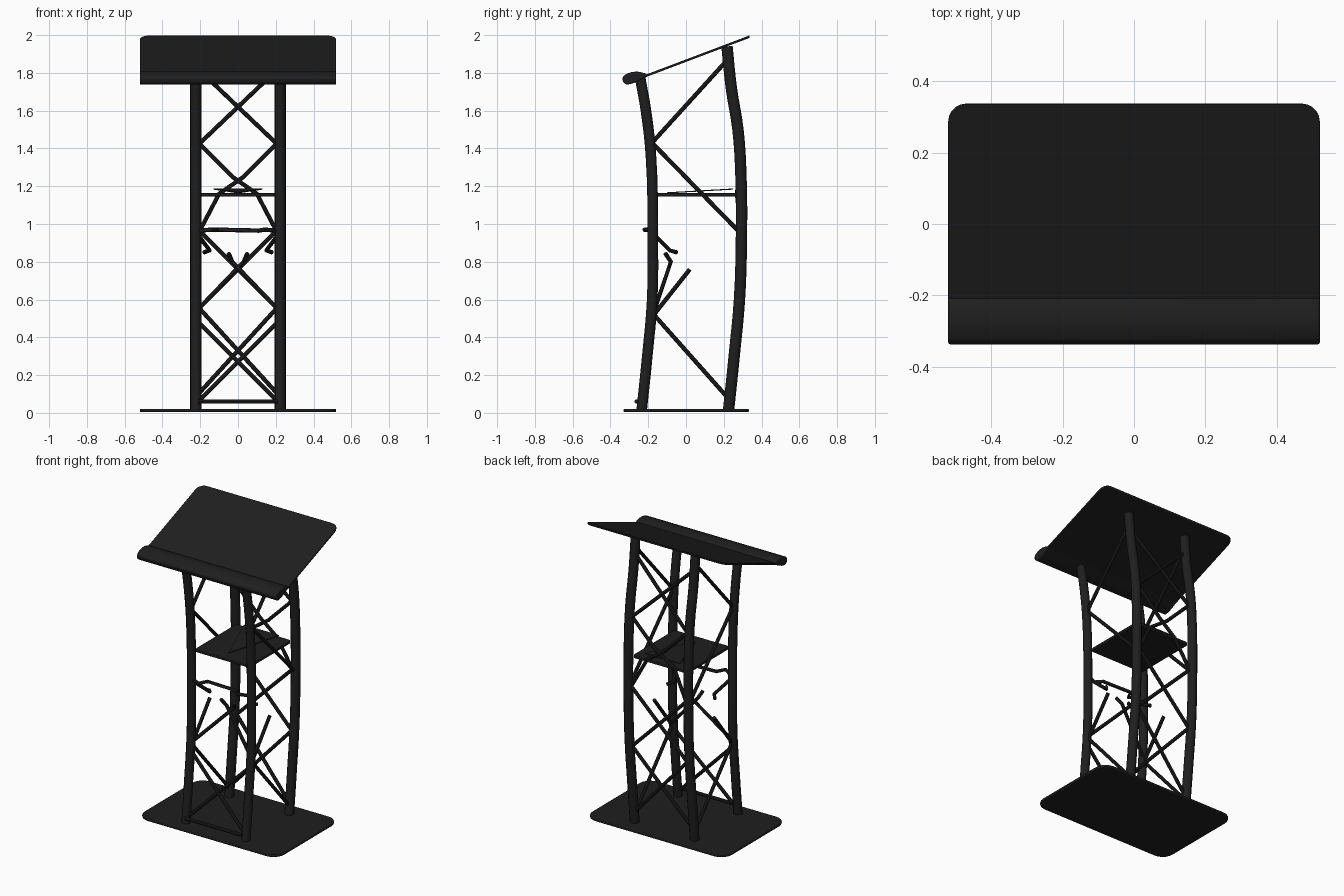
import bpy, bmesh, math
from mathutils import Vector

cube = bpy.data.objects.get("Cube")
if cube:
    bpy.data.objects.remove(cube, do_unlink=True)

black = bpy.data.materials.new("satin black")
black.use_nodes = True
color = (0.0135, 0.0135, 0.0138, 1)
black.diffuse_color = color
bsdf = next(n for n in black.node_tree.nodes if n.type == 'BSDF_PRINCIPLED')
bsdf.inputs["Base Color"].default_value = color
bsdf.inputs["Roughness"].default_value = 0.6


def finish(obj, bevel=0.0):
    """Select the object, apply an optional edge bevel and smooth it."""
    bpy.ops.object.select_all(action='DESELECT')
    obj.select_set(True)
    bpy.context.view_layer.objects.active = obj
    if obj.type == 'CURVE':
        bpy.ops.object.convert(target='MESH')
        obj = bpy.context.object
    if bevel:
        mod = obj.modifiers.new("soft edge", 'BEVEL')
        mod.width, mod.segments, mod.limit_method = bevel, 2, 'ANGLE'
    bpy.ops.object.shade_smooth_by_angle(angle=math.radians(40))


def tube(name, points, radius, smooth=False):
    """Round tube along a path, either straight segments or one soft curve."""
    data = bpy.data.curves.new(name, 'CURVE')
    data.dimensions = '3D'
    data.bevel_depth = radius
    data.bevel_resolution = 4 if smooth else 2
    data.use_fill_caps = True
    data.resolution_u = 4
    if smooth:
        spline = data.splines.new('BEZIER')
        spline.bezier_points.add(len(points) - 1)
        for bp, p in zip(spline.bezier_points, points):
            bp.co = p
            bp.handle_left_type = bp.handle_right_type = 'AUTO'
    else:
        spline = data.splines.new('POLY')
        spline.points.add(len(points) - 1)
        for sp, p in zip(spline.points, points):
            sp.co = (*p, 1)
    data.materials.append(black)
    obj = bpy.data.objects.new(name, data)
    bpy.context.collection.objects.link(obj)
    finish(obj)


def prism(name, outline, depth, bevel=0.0):
    """Extrude a closed 3D outline along the depth vector."""
    bm = bmesh.new()
    face = bm.faces.new([bm.verts.new(p) for p in outline])
    out = bmesh.ops.extrude_face_region(bm, geom=[face])
    verts = [v for v in out["geom"] if isinstance(v, bmesh.types.BMVert)]
    bmesh.ops.translate(bm, verts=verts, vec=depth)
    bmesh.ops.recalc_face_normals(bm, faces=bm.faces)
    mesh = bpy.data.meshes.new(name)
    bm.to_mesh(mesh)
    bm.free()
    mesh.materials.append(black)
    obj = bpy.data.objects.new(name, mesh)
    bpy.context.collection.objects.link(obj)
    finish(obj, bevel)


def rounded(x, y0, y1, r_front, r_back):
    """Rectangle outline with rounded corners."""
    pts = []
    corners = [(x, y1, r_back, 0), (-x, y1, r_back, 90),
               (-x, y0, r_front, 180), (x, y0, r_front, 270)]
    for cx, cy, r, start in corners:
        ox = cx - math.copysign(r, cx)
        oy = cy - r if cy == y1 else cy + r
        for i in range(6):
            a = math.radians(start + 18 * i)
            pts.append((ox + r * math.cos(a), oy + r * math.sin(a)))
    return pts


def along(path, z):
    """Depth of a post centre line at a height."""
    for (y0, z0), (y1, z1) in zip(path, path[1:]):
        if z <= z1:
            return y0 + (y1 - y0) * max(0, z - z0) / (z1 - z0)
    return path[-1][0]


# Base plate
prism("base_plate", [(x, y, 0.004) for x, y in rounded(0.52, -0.33, 0.333, 0.08, 0.08)],
      (0, 0, 0.017), 0.005)

# Bowed posts
POST_X = 0.223
front = [(-0.235, 0.01), (-0.205, 0.3), (-0.179, 0.6), (-0.176, 0.95),
         (-0.185, 1.35), (-0.212, 1.6), (-0.243, 1.775)]
rear = [(0.225, 0.01), (0.255, 0.3), (0.283, 0.6), (0.293, 0.9),
        (0.291, 1.25), (0.275, 1.5), (0.24, 1.72), (0.217, 1.94)]
for side, s in (("left", 1), ("right", -1)):
    tube(f"front_post_{side}", [(s * POST_X, y, z) for y, z in front], 0.028, True)
    tube(f"rear_post_{side}", [(s * POST_X, y, z) for y, z in rear], 0.03, True)

# Lattice braces, mirrored left to right
R = 0.0115
BX = 0.21
for side, s in (("left", 1), ("right", -1)):
    # Side zigzag between front and rear posts
    for i, (y0, z0, y1, z1) in enumerate([(-0.18, 1.43, 0.22, 1.87), (-0.18, 1.43, 0.29, 0.95),
                                          (-0.17, 0.52, 0.23, 0.07), (-0.17, 0.52, 0.02, 0.76)]):
        tube(f"side_brace_{side}_{i}", [(s * POST_X, y0, z0), (s * POST_X, y1, z1)], R)
    # Crossed braces on the rear
    for i, (lo, hi) in enumerate([(1.42, 1.82), (0.55, 0.97), (0.1, 0.56)]):
        tube(f"rear_brace_{side}_{i}", [(s * BX, along(rear, lo), lo),
                                        (-s * BX, along(rear, hi), hi)], R)
    tube(f"rear_brace_{side}_bent", [(s * BX, 0.29, 0.95), (s * 0.1, 0.27, 1.16),
                                     (-s * 0.03, 0.28, 1.25), (-s * BX, 0.28, 1.43)], R)
    # Crossed braces on the front, lower bay
    tube(f"front_brace_{side}", [(s * BX, along(front, 0.06), 0.06),
                                 (-s * BX, along(front, 0.48), 0.48)], R)
    # Short open-ended struts
    tube(f"front_strut_{side}", [(-s * BX, -0.165, 0.55), (s * 0.03, -0.08, 0.8),
                                 (s * 0.05, -0.11, 0.845)], R)
    tube(f"hook_strut_{side}", [(s * BX, -0.165, 0.94), (s * 0.15, -0.085, 0.86),
                                (s * 0.18, -0.05, 0.85)], R)

# Front cross rails
tube("lower_rail", [(-BX, -0.262, 0.06), (BX, -0.262, 0.06)], R)
tube("middle_rail", [(-BX, -0.18, 0.965), (-0.14, -0.22, 0.97), (-0.11, -0.165, 0.97),
                     (0.11, -0.165, 0.965), (0.14, -0.21, 0.97), (BX, -0.18, 0.965)], R)

# Inner shelf and its raised rear flap
prism("shelf", [(x, y, 1.146) for x, y in rounded(0.205, -0.17, 0.275, 0.02, 0.02)],
      (0, 0, 0.018), 0.003)
prism("shelf_flap", [(-0.13, 0.25, 1.182), (0.13, 0.25, 1.182), (0, -0.1, 1.162)],
      (0, 0, 0.006))

# Sloped reading desk
prism("desk_panel", [(x, y, 1.787 + 0.378 * (y + 0.22) - 0.012)
                     for x, y in rounded(0.52, -0.25, 0.337, 0.01, 0.05)],
      (0, 0, 0.013), 0.003)

# Rounded lip along the front of the desk
lip = [(-0.332, 1.75), (-0.338, 1.772), (-0.325, 1.79), (-0.295, 1.803), (-0.26, 1.808),
       (-0.235, 1.803), (-0.21, 1.796), (-0.2, 1.783), (-0.225, 1.771), (-0.255, 1.755),
       (-0.285, 1.743), (-0.315, 1.737)]
prism("desk_lip", [(-0.52, y, z) for y, z in lip], (1.04, 0, 0), 0.006)
